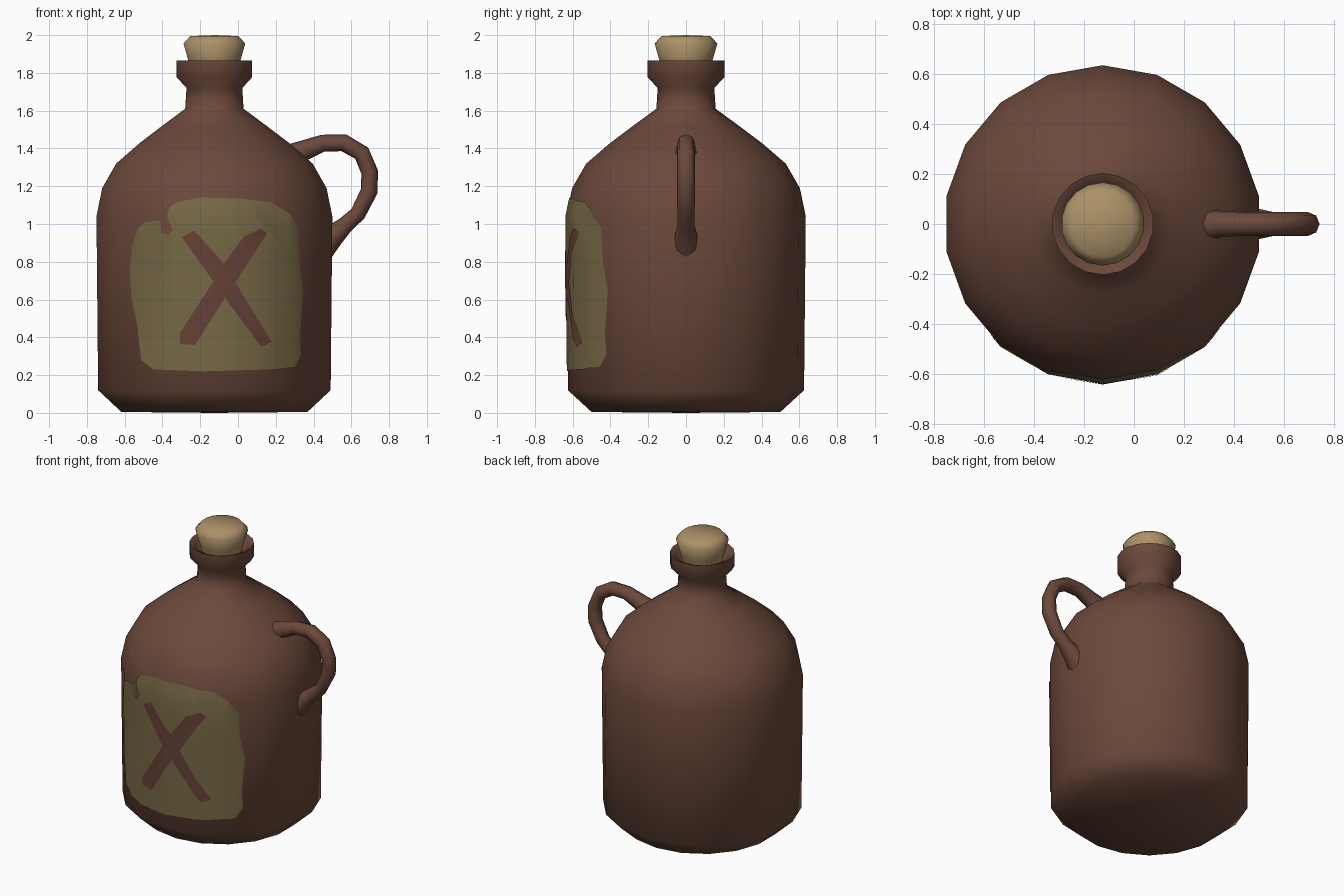
import bpy, bmesh, math
from mathutils import Vector

if "Cube" in bpy.data.objects:
    bpy.data.objects.remove(bpy.data.objects["Cube"])

CX = -0.125          # jug axis in x
SIDES = 18


def material(name, rgb):
    m = bpy.data.materials.new(name)
    m.diffuse_color = (*rgb, 1)
    m.use_nodes = True
    m.node_tree.nodes["Principled BSDF"].inputs["Base Color"].default_value = m.diffuse_color
    return m


CLAY = material("brown clay", (0.150, 0.066, 0.044))
CORK = material("tan cork", (0.413, 0.285, 0.138))
PAPER = material("olive label", (0.185, 0.141, 0.061))
PAINT = material("red brown paint", (0.132, 0.053, 0.038))


def finish(name, bm, mat, angle=60, recalc=True):
    if recalc:
        bmesh.ops.recalc_face_normals(bm, faces=bm.faces[:])
    me = bpy.data.meshes.new(name)
    bm.to_mesh(me)
    bm.free()
    me.materials.append(mat)
    ob = bpy.data.objects.new(name, me)
    bpy.context.collection.objects.link(ob)
    bpy.ops.object.select_all(action='DESELECT')
    ob.select_set(True)
    bpy.context.view_layer.objects.active = ob
    bpy.ops.object.shade_smooth_by_angle(angle=math.radians(angle))
    return ob


def skin(bm, rings):
    """Bridge successive rings; a ring of one vertex is a pole."""
    for a, b in zip(rings, rings[1:]):
        n = max(len(a), len(b))
        for i in range(n):
            j = (i + 1) % n
            quad = [a[i % len(a)], a[j % len(a)], b[j % len(b)], b[i % len(b)]]
            bm.faces.new(list(dict.fromkeys(quad)))


def lathe(name, profile, mat):
    bm = bmesh.new()
    rings = []
    for r, z in profile:
        angles = [math.pi / 2 + math.tau * i / SIDES for i in range(SIDES if r else 1)]
        rings.append([bm.verts.new((CX + r * math.cos(a), r * math.sin(a), z)) for a in angles])
    skin(bm, rings)
    return finish(name, bm, mat)


# Jug body, with neck, collar and mouth
WALL = [(0.625, 0.12), (0.634, 1.04), (0.603, 1.19), (0.528, 1.32)]
lathe("jug_body",
      [(0, 0), (0.50, 0.005)] + WALL +
      [(0.40, 1.43), (0.28, 1.52), (0.157, 1.61), (0.150, 1.72), (0.203, 1.777),
       (0.203, 1.865), (0.168, 1.85), (0.135, 1.79), (0, 1.78)], CLAY)

# Cork stopper
lathe("cork", [(0, 1.79), (0.125, 1.80), (0.14, 1.865), (0.166, 1.955),
               (0.13, 1.995), (0, 2.0)], CORK)

# Handle: tapered tube along (x, z, in-plane radius, sideways radius)
PATH = [(0.25, 1.34, 0.075, 0.075), (0.35, 1.39, 0.054, 0.052), (0.45, 1.428, 0.045, 0.047),
        (0.56, 1.43, 0.046, 0.047), (0.655, 1.375, 0.045, 0.047), (0.697, 1.275, 0.045, 0.047),
        (0.695, 1.175, 0.045, 0.047), (0.635, 1.055, 0.042, 0.046), (0.565, 0.992, 0.045, 0.046),
        (0.50, 0.935, 0.062, 0.060), (0.42, 0.86, 0.085, 0.085)]
bm = bmesh.new()
rings = []
for i, (x, z, r, ry) in enumerate(PATH):
    before, after = PATH[max(i - 1, 0)], PATH[min(i + 1, len(PATH) - 1)]
    t = Vector((after[0] - before[0], 0, after[1] - before[1])).normalized()
    out = Vector((-t.z, 0, t.x))
    rings.append([bm.verts.new(Vector((x, 0, z)) + out * r * math.cos(a) + Vector((0, ry * math.sin(a), 0)))
                  for a in (math.tau * k / 8 for k in range(8))])
skin(bm, rings)
bm.faces.new(rings[0])
bm.faces.new(rings[-1])
finish("handle", bm, CLAY)


def wall_radius(z):
    for (r0, z0), (r1, z1) in zip(WALL, WALL[1:]):
        if z <= z1:
            return r0 + (r1 - r0) * (z - z0) / (z1 - z0)
    return WALL[-1][0]


def wall_y(x, z):
    """Front of the faceted body wall at a given x and z."""
    r, step = wall_radius(z), math.tau / SIDES
    d = x - CX
    k = math.floor(math.asin(max(-1, min(1, d / r))) / step)
    x0, x1 = r * math.sin(k * step), r * math.sin((k + 1) * step)
    y0, y1 = r * math.cos(k * step), r * math.cos((k + 1) * step)
    return -(y0 + (y1 - y0) * (d - x0) / (x1 - x0))


def plate(name, outline, offset, mat):
    """Flat outline in x, z, folded over the facets of the body front."""
    bm = bmesh.new()
    face = bm.faces.new([bm.verts.new((x, 0, z)) for x, z in outline])
    face.normal_update()
    if face.normal.y > 0:
        face.normal_flip()
    bmesh.ops.triangulate(bm, faces=[face])
    cuts = [((CX + 0.63 * math.sin(math.tau * k / SIDES), 0, 0), (1, 0, 0)) for k in range(-3, 4)]
    for co, no in cuts + [((0, 0, 1.04), (0, 0, 1))]:
        bmesh.ops.bisect_plane(bm, geom=bm.verts[:] + bm.edges[:] + bm.faces[:],
                               plane_co=co, plane_no=no)
    for v in bm.verts:
        x, z = v.co.x, v.co.z
        v.co.y = wall_y(x, z)
        v.co += Vector((x - CX, v.co.y, 0)).normalized() * offset
    return finish(name, bm, mat, recalc=False)


# Torn label and the crossed brush strokes on it
plate("label", [(-0.53, 0.97), (-0.49, 1.01), (-0.41, 1.02), (-0.405, 0.955), (-0.365, 0.94),
                (-0.345, 0.97), (-0.375, 1.04), (-0.36, 1.09), (-0.325, 1.115), (-0.2, 1.14),
                (0, 1.135), (0.175, 1.115), (0.27, 1.055), (0.315, 0.98), (0.32, 0.81),
                (0.34, 0.65), (0.325, 0.41), (0.33, 0.31), (0.3, 0.245), (0.165, 0.23),
                (-0.18, 0.22), (-0.445, 0.23), (-0.51, 0.28), (-0.53, 0.465), (-0.56, 0.6),
                (-0.57, 0.76), (-0.555, 0.89)], 0.005, PAPER)
plate("crossed_strokes", [(-0.295, 0.93), (-0.23, 0.965), (-0.075, 0.79), (0.03, 0.935),
                          (0.12, 0.975), (0.15, 0.95), (-0.015, 0.69), (0.175, 0.375),
                          (0.12, 0.35), (-0.07, 0.61), (-0.225, 0.36), (-0.305, 0.365),
                          (-0.305, 0.425), (-0.13, 0.695)], 0.009, PAINT)
